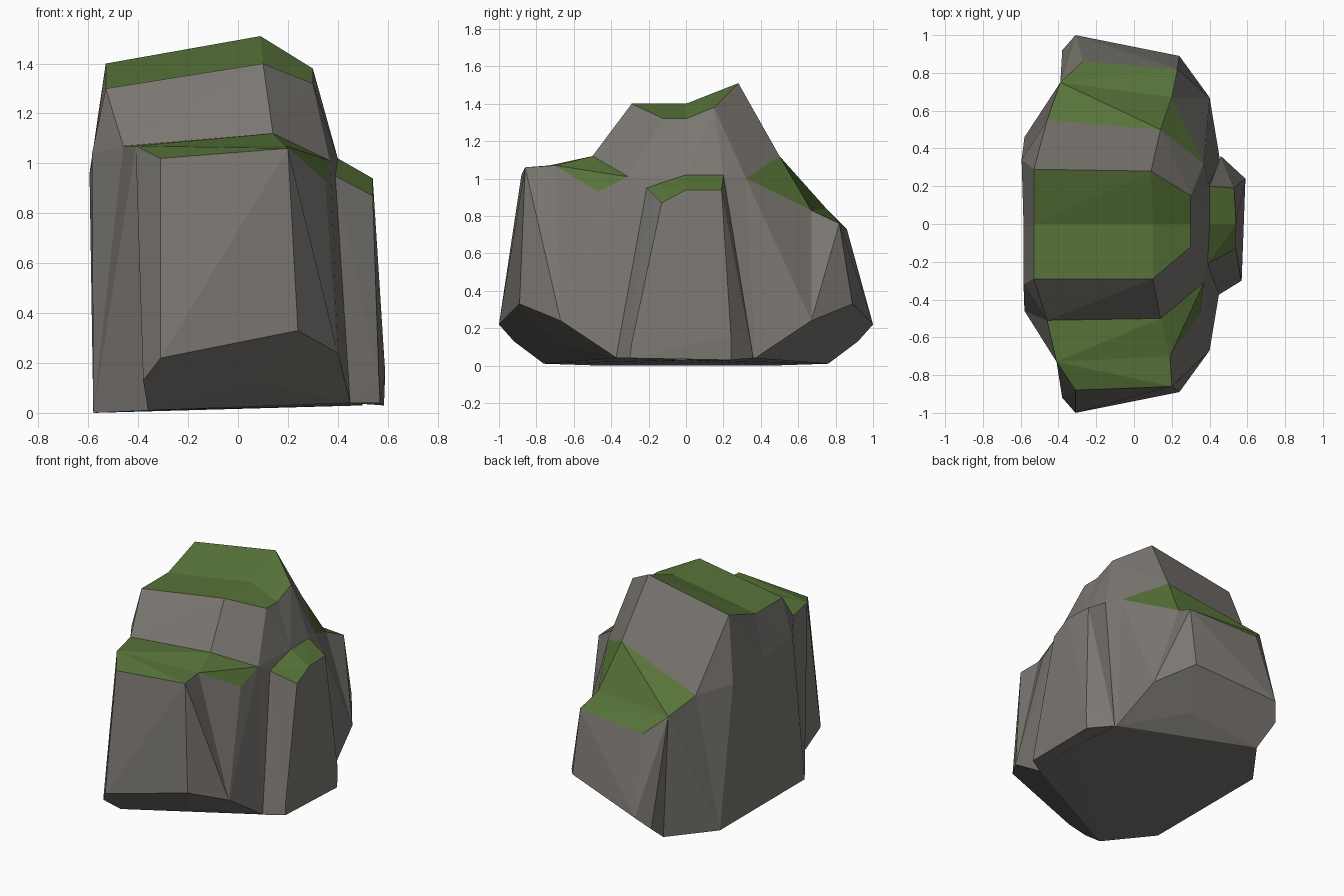
import bpy, bmesh
from mathutils import Vector

cube = bpy.data.objects.get("Cube")
if cube:
    bpy.data.objects.remove(cube, do_unlink=True)


def flat_material(name, color):
    mat = bpy.data.materials.new(name)
    mat.use_nodes = True
    mat.diffuse_color = color
    bsdf = next(n for n in mat.node_tree.nodes if n.type == "BSDF_PRINCIPLED")
    bsdf.inputs["Base Color"].default_value = color
    bsdf.inputs["Roughness"].default_value = 1
    return mat


stone = flat_material("stone_grey", (0.2, 0.187, 0.17, 1))
moss = flat_material("moss_green", (0.095, 0.17, 0.04, 1))


def add_chunk(bm, points, names, moss_height):
    """Add one convex chunk; faces lying wholly above moss_height are mossy."""
    part = bmesh.new()
    for name in names.split():
        part.verts.new(points[name])
    bmesh.ops.convex_hull(part, input=part.verts[:])
    loose = [v for v in part.verts if not v.link_faces]
    bmesh.ops.delete(part, geom=loose, context="VERTS")
    bmesh.ops.dissolve_limit(part, angle_limit=0.02, verts=part.verts[:], edges=part.edges[:])
    bmesh.ops.recalc_face_normals(part, faces=part.faces[:])
    for face in part.faces:
        face.material_index = int(min(v.co.z for v in face.verts) > moss_height)
    mesh = bpy.data.meshes.new("chunk")
    part.to_mesh(mesh)
    part.free()
    bm.from_mesh(mesh)
    bpy.data.meshes.remove(mesh)


def make_object(name, points, chunks, moss_height):
    bm = bmesh.new()
    for names in chunks:
        add_chunk(bm, points, names, moss_height)
    mesh = bpy.data.meshes.new(name)
    bm.to_mesh(mesh)
    bm.free()
    mesh.materials.append(stone)
    mesh.materials.append(moss)
    obj = bpy.data.objects.new(name, mesh)
    bpy.context.collection.objects.link(obj)


# Corners on the middle plane, shared by both halves
middle = dict(
    mid_crest_w=(-0.53, 0, 1.3), mid_crest=(0.1, 0, 1.4), mid_crest_e=(0.3, 0, 1.32),
    mid_wall=(-0.585, 0, 1), mid_foot_w=(-0.58, 0, 0), mid_foot_e=(0.5, 0, 0.03),
    ledge_in=(0.4, 0, 1.02), ledge_out=(0.54, 0, 0.94),
)

# Foot of the rock, the same on front and back (y is flipped for the front)
foot = dict(
    foot_w=(-0.58, 0.46, 0), foot_heel=(-0.36, 0.76, 0.01), foot_arch=(0.11, 0.68, 0.12),
    foot_e=(0.45, 0.37, 0.04), bulge_w=(-0.38, 0.92, 0.13), bulge_tip=(-0.31, 1, 0.22),
    bulge_mid=(0.24, 0.89, 0.33), bulge_e=(0.4, 0.67, 0.24),
)

# Upper corners of each half
front_top = dict(
    crest_w=(-0.53, -0.29, 1.3), crest=(0.1, -0.29, 1.4), crest_e=(0.3, -0.12, 1.32),
    wall=(-0.585, -0.32, 1.04), neck_w=(-0.46, -0.51, 1.07), neck=(0.14, -0.5, 1.12),
    neck_e=(0.37, -0.31, 1.01), step_w=(-0.41, -0.73, 1.07), step_e=(0.19, -0.7, 1.07),
    lip_w=(-0.31, -0.88, 1.02), lip_e=(0.2, -0.86, 1.06), shoulder=(0.35, -0.47, 0.93),
    ledge_side=(0.39, -0.21, 0.95),
)
back_top = dict(
    crest_w=(-0.53, 0.29, 1.4), crest=(0.09, 0.28, 1.51), crest_e=(0.3, 0.15, 1.38),
    wall=(-0.595, 0.34, 0.96), neck_w=(-0.46, 0.55, 0.93), neck=(0.14, 0.5, 1.12),
    neck_e=(0.37, 0.32, 1), step_w=(-0.39, 0.75, 0.84), step_e=(0.2, 0.67, 0.83),
    lip_w=(-0.27, 0.86, 0.73), lip_e=(0.23, 0.82, 0.76), shoulder=(0.35, 0.41, 0.78),
    ledge_side=(0.4, 0.2, 1.02),
)

core = ("mid_crest_w mid_crest mid_crest_e mid_wall mid_foot_w mid_foot_e ledge_in "
        "crest_w crest crest_e wall neck_w neck neck_e ledge_side "
        "foot_w foot_heel foot_arch foot_e")
step = ("step_w step_e lip_w lip_e bulge_w bulge_tip bulge_mid bulge_e "
        "foot_heel foot_arch")
slope = "neck_w neck step_w step_e foot_w foot_heel foot_arch bulge_e"
shoulder = "neck neck_e step_e shoulder bulge_e foot_arch foot_e"

# Main rock halves and their shelves
for side, sign, top in (("front", -1, front_top), ("back", 1, back_top)):
    points = {**middle, **top}
    for name, (x, y, z) in foot.items():
        points[name] = Vector((x, y * sign, z))
    make_object(side + "_rock_core", points, [core], 1.25)
    make_object(side + "_rock_shelf", points, [step, slope, shoulder], 0.65)

# Small ledge on the left flank
ledge = dict(
    inner=middle["ledge_in"], outer=middle["ledge_out"],
    inner_front=front_top["ledge_side"], inner_back=back_top["ledge_side"],
    outer_front=(0.54, -0.13, 0.87), outer_back=(0.53, 0.19, 0.94),
    knee_front=(0.565, -0.29, 0.12), knee_back=(0.59, 0.24, 0.16),
    toe_front=(0.57, -0.3, 0.04), toe_back=(0.585, 0.24, 0.03),
    heel_front=(0.44, -0.38, 0.04), heel_back=(0.46, 0.36, 0.04),
)
make_object("side_ledge", ledge, [" ".join(ledge)], 0.8)
